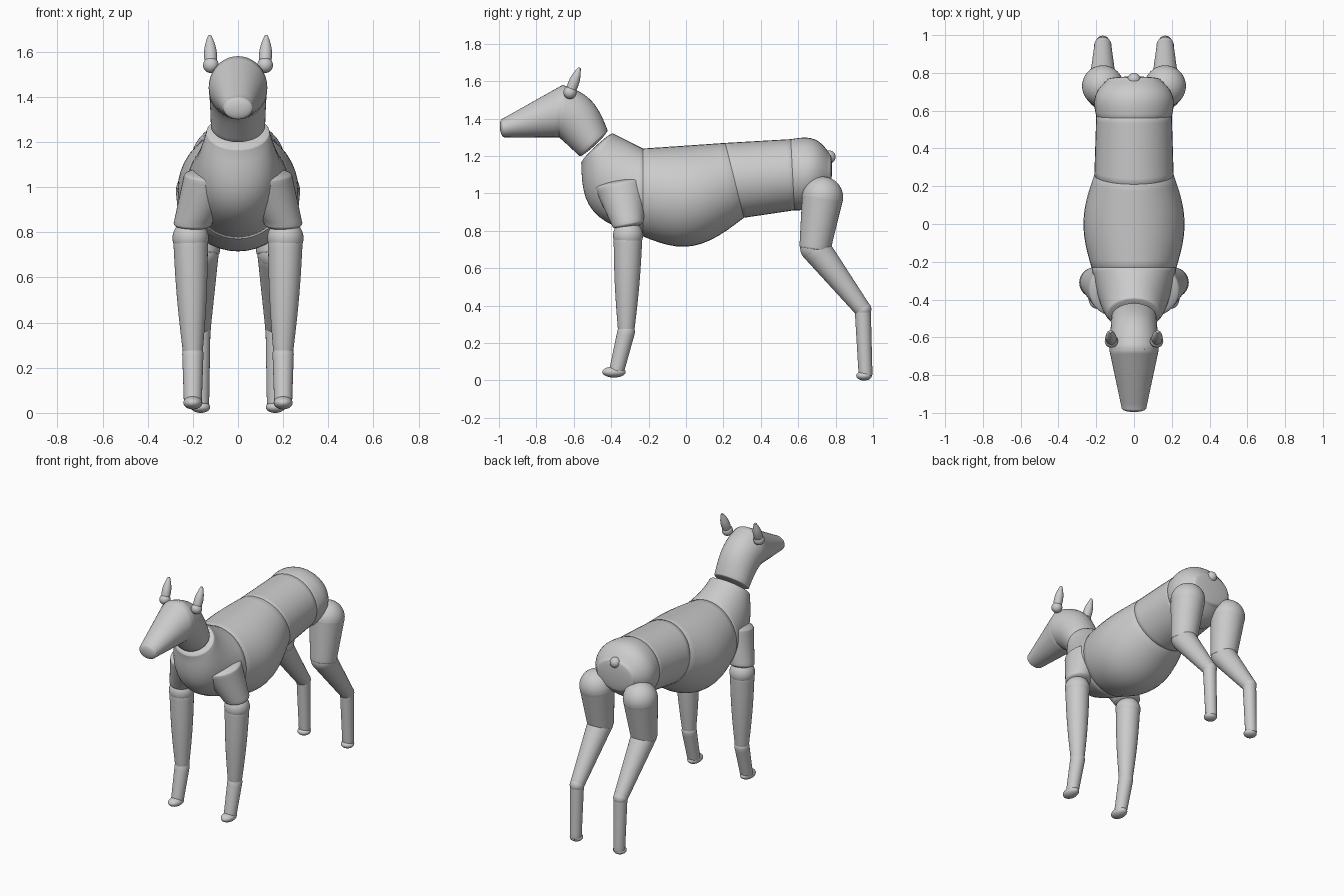
import bpy
import bmesh
from math import sin, cos, pi, tau
from mathutils import Vector

default_cube = bpy.data.objects.get("Cube")
if default_cube:
    bpy.data.objects.remove(default_cube, do_unlink=True)

COLOUR = (0.6, 0.6, 0.6, 1)
grey = bpy.data.materials.new("plain grey")
grey.use_nodes = True
grey.diffuse_color = COLOUR
grey.node_tree.nodes["Principled BSDF"].inputs["Base Color"].default_value = COLOUR

SIDES = 40
STEPS = 12
ACROSS = Vector((1, 0, 0))


def finish(name, bm):
    bmesh.ops.recalc_face_normals(bm, faces=bm.faces)
    mesh = bpy.data.meshes.new(name)
    bm.to_mesh(mesh)
    bm.free()
    mesh.materials.append(grey)
    mesh.shade_smooth()
    part = bpy.data.objects.new(name, mesh)
    bpy.context.collection.objects.link(part)


def ball(name, centre, radius, length=1, height=1):
    """Sphere, optionally stretched lengthways or flattened."""
    bm = bmesh.new()
    bmesh.ops.create_uvsphere(bm, u_segments=SIDES, v_segments=SIDES // 2, radius=radius)
    bmesh.ops.scale(bm, vec=(1, length, height), verts=bm.verts)
    bmesh.ops.translate(bm, vec=centre, verts=bm.verts)
    finish(name, bm)


def middle(edge):
    top, bottom, width = edge
    return (top + bottom) / 2


def domed_end(edge, outward, dome):
    """Rings that round off an open end."""
    top, bottom, width = edge
    centre, half = middle(edge), (top - bottom) / 2
    normal = ACROSS.cross(half).normalized()
    if normal.dot(outward) < 0:
        normal.negate()
    rings = []
    for step in range(1, STEPS):
        angle = pi / 2 * step / STEPS
        tip = centre + normal * dome * sin(angle)
        reach = half * cos(angle)
        rings.append((tip + reach, tip - reach, width * cos(angle)))
    return rings


def shell(name, start, end, crest=(0, 0), belly=(0, 0), swell=0, dome=0.015):
    """Rounded segment between two elliptical edges (top, bottom, half width).
    The crest and belly lines bow by (y, z) and the flanks swell halfway along."""
    crest, belly = Vector((0, *crest)), Vector((0, *belly))
    rings = []
    for step in range(STEPS + 1):
        t = step / STEPS
        bow = sin(pi * t)
        rings.append((start[0].lerp(end[0], t) + crest * bow,
                      start[1].lerp(end[1], t) + belly * bow,
                      start[2] + (end[2] - start[2]) * t + swell * bow))
    axis = middle(end) - middle(start)
    rings = domed_end(start, -axis, dome)[::-1] + rings + domed_end(end, axis, dome)

    bm = bmesh.new()
    loops = []
    for top, bottom, width in rings:
        centre = (top + bottom) / 2
        angles = [tau * side / SIDES for side in range(SIDES)]
        loops.append([bm.verts.new(centre + (top - centre) * cos(a) + ACROSS * width * sin(a))
                      for a in angles])
    for near, far in zip(loops, loops[1:]):
        for side in range(SIDES):
            bm.faces.new((near[side - 1], near[side], far[side], far[side - 1]))
    bm.faces.new(loops[0])
    bm.faces.new(loops[-1])
    finish(name, bm)


def limb(name, start, end, start_radius, end_radius, swell=0):
    """Tapered round bar between two centres."""
    normal = (end - start).cross(ACROSS).normalized()
    edges = [(centre + normal * radius, centre - normal * radius, radius)
             for centre, radius in ((start, start_radius), (end, end_radius))]
    bow = normal * swell
    shell(name, *edges, crest=bow.yz, belly=(-bow).yz, swell=swell, dome=end_radius / 3)


def edge(top, bottom, width):
    return Vector((0, *top)), Vector((0, *bottom)), width


# Edges shared by neighbouring segments, from nose to rump
nose = edge((-0.98, 1.4), (-0.97, 1.3), 0.065)
brow = edge((-0.66, 1.58), (-0.68, 1.3), 0.13)
throat = edge((-0.42, 1.34), (-0.57, 1.2), 0.12)
collar = edge((-0.39, 1.32), (-0.56, 1.16), 0.14)
withers = edge((-0.23, 1.24), (-0.23, 0.77), 0.225)
loin = edge((0.21, 1.27), (0.31, 0.87), 0.21)
croup = edge((0.56, 1.29), (0.58, 0.91), 0.2)
rump = edge((0.77, 1.21), (0.76, 1), 0.14)

# Head, neck and torso
shell("muzzle", nose, brow, dome=0.02)
shell("skull_and_neck", brow, throat, crest=(0.03, 0.04), belly=(-0.02, 0.02))
shell("chest", collar, withers, belly=(-0.1, -0.06))
shell("ribcage", withers, loin, belly=(0, -0.1), swell=0.05)
shell("waist", loin, croup)
shell("pelvis", croup, rump, crest=(0.02, 0.04), belly=(0, -0.03), swell=0.035)
ball("tail_stub", middle(rump) + Vector((0, 0, 0.09)), 0.035)

for side, sign in (("left", 1), ("right", -1)):
    def spot(x, y, z):
        return Vector((sign * x, y, z))

    # Ear
    ear_root = spot(0.12, -0.62, 1.54)
    ball(side + "_ear_root", ear_root, 0.035)
    limb(side + "_ear", ear_root, spot(0.125, -0.57, 1.67), 0.025, 0.008, swell=0.011)

    # Front leg
    shoulder = spot(0.21, -0.31, 0.775)
    wrist = spot(0.2, -0.32, 0.26)
    front_ankle = spot(0.2, -0.37, 0.055)
    limb(side + "_shoulder", spot(0.1, -0.35, 1.05), spot(0.2, -0.31, 0.84), 0.14, 0.085)
    ball(side + "_shoulder_joint", shoulder, 0.08)
    limb(side + "_foreleg", shoulder, wrist, 0.077, 0.043, swell=0.006)
    ball(side + "_wrist_joint", wrist, 0.047)
    limb(side + "_front_pastern", wrist, front_ankle, 0.047, 0.04)
    ball(side + "_front_foot", spot(0.2, -0.385, 0.045), 0.042, length=1.5, height=0.7)

    # Hind leg
    hip = spot(0.165, 0.73, 0.98)
    knee = spot(0.165, 0.69, 0.71)
    hock = spot(0.165, 0.945, 0.38)
    hind_ankle = spot(0.165, 0.96, 0.03)
    ball(side + "_hip_joint", hip, 0.11)
    limb(side + "_thigh", hip, knee, 0.11, 0.084)
    ball(side + "_knee_joint", knee, 0.08)
    limb(side + "_shin", knee, hock, 0.08, 0.045)
    ball(side + "_hock_joint", hock, 0.046)
    limb(side + "_hind_pastern", hock, hind_ankle, 0.043, 0.037)
    ball(side + "_hind_foot", spot(0.165, 0.952, 0.025), 0.042, height=0.6)
